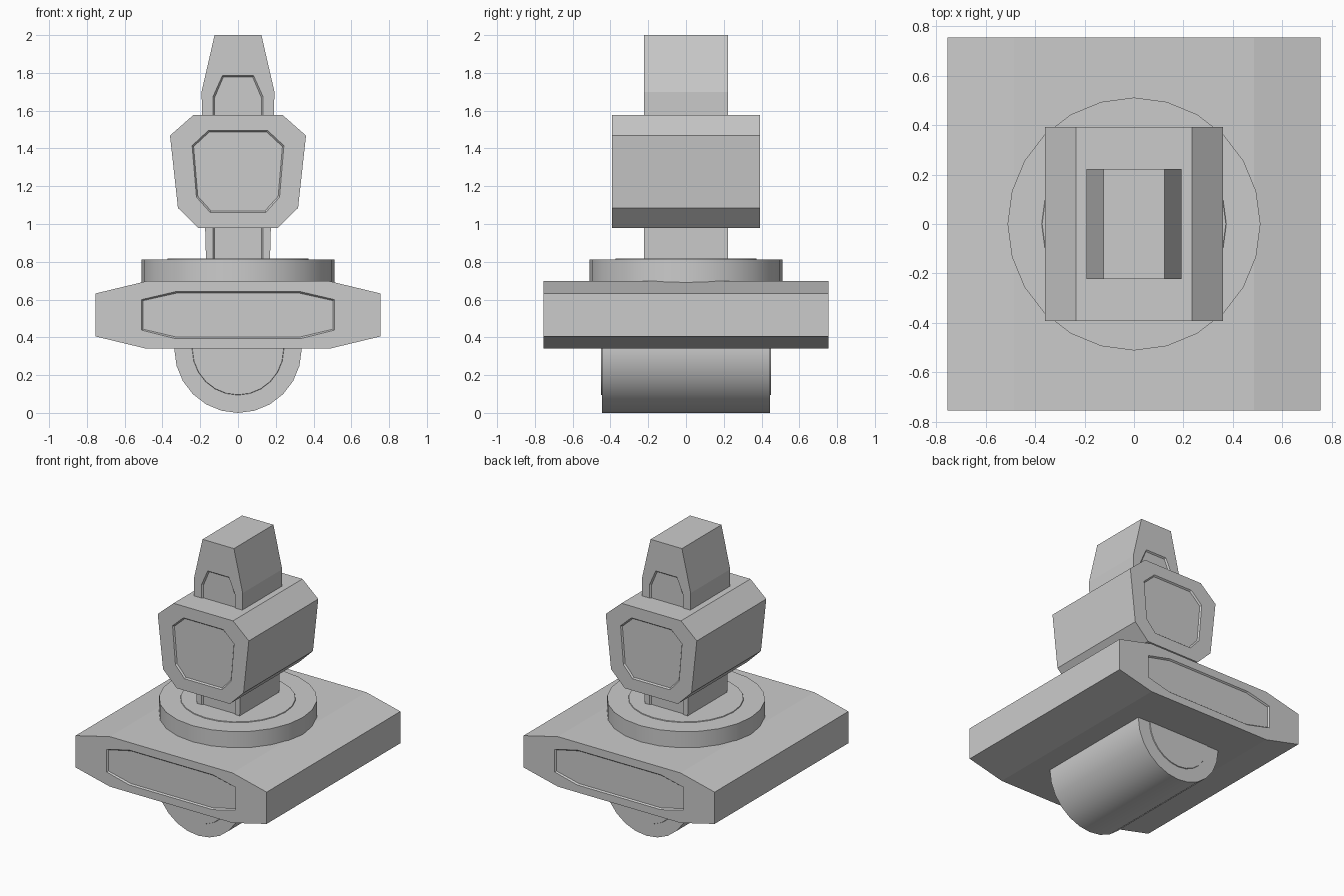
import bpy, bmesh, math
from mathutils import Matrix

if "Cube" in bpy.data.objects:
    bpy.data.objects.remove(bpy.data.objects["Cube"])


def mirrored(half):
    """Right-hand half profile (top to bottom) -> closed symmetric outline."""
    return half + [(-x, z) for x, z in reversed(half)]


def finish(name, bm):
    bmesh.ops.recalc_face_normals(bm, faces=bm.faces)
    mesh = bpy.data.meshes.new(name)
    bm.to_mesh(mesh)
    bm.free()
    ob = bpy.data.objects.new(name, mesh)
    bpy.context.collection.objects.link(ob)
    return ob


def loft(name, loops):
    """Skin a series of equal-length point loops and cap both ends."""
    bm = bmesh.new()
    rings = [[bm.verts.new(p) for p in loop] for loop in loops]
    for a, b in zip(rings, rings[1:]):
        for i in range(len(a)):
            j = (i + 1) % len(a)
            bm.faces.new((a[i], a[j], b[j], b[i]))
    bm.faces.new(rings[0])
    bm.faces.new(rings[-1])
    return finish(name, bm)


def panelled_block(name, outer, inner, depth, recess=0.01):
    """Prism along y with a recessed panel on the front and back."""
    outer, inner = mirrored(outer), mirrored(inner)
    cz = (max(z for _, z in inner) + min(z for _, z in inner)) / 2
    hx = max(x for x, _ in inner)
    hz = max(z for _, z in inner) - cz
    floor = [(x * (1 - 0.008 / hx), cz + (z - cz) * (1 - 0.008 / hz)) for x, z in inner]
    layers = [(floor, depth - recess), (inner, depth), (outer, depth)]
    layers = [(p, -y) for p, y in layers] + [(p, y) for p, y in reversed(layers)]
    return loft(name, [[(x, y, z) for x, z in p] for p, y in layers])


def drum(name, radius, inner, half, z, along_y=False, sides=24, lip=0.005):
    """Cylinder with a slightly raised disc on each end."""
    prof = [(inner - 0.002, -half - lip), (inner, -half), (radius, -half),
            (radius, half), (inner, half), (inner - 0.002, half + lip)]
    rot = Matrix.Rotation(math.pi / 2, 3, 'X') if along_y else Matrix.Identity(3)
    loops = []
    for r, h in prof:
        pts = []
        for i in range(sides):
            a = 2 * math.pi * i / sides
            x, y, w = rot @ Matrix.Translation((r * math.cos(a), r * math.sin(a), h)).translation
            pts.append((x, y, w + z))
        loops.append(pts)
    ob = loft(name, loops)
    bpy.ops.object.select_all(action='DESELECT')
    ob.select_set(True)
    bpy.context.view_layer.objects.active = ob
    bpy.ops.object.shade_smooth_by_angle(angle=math.radians(30))
    return ob


# Horizontal roller underneath
drum("bottom_roller", 0.337, 0.243, 0.445, 0.337, along_y=True)

# Wide chamfered plate
panelled_block("base_plate",
               [(0.485, 0.697), (0.755, 0.632), (0.755, 0.405), (0.485, 0.34)],
               [(0.33, 0.642), (0.51, 0.6), (0.51, 0.438), (0.33, 0.393)], 0.755)

# Round turntable on the plate
drum("turntable", 0.512, 0.374, 0.073, 0.739)

# Chamfered middle block
panelled_block("middle_block",
               [(0.235, 1.578), (0.36, 1.468), (0.318, 1.085), (0.21, 0.978)],
               [(0.157, 1.495), (0.243, 1.415), (0.22, 1.142), (0.148, 1.062)], 0.392)

# Tall tapered post passing through the block
panelled_block("tapered_post",
               [(0.124, 2.0), (0.193, 1.7), (0.167, 0.72)],
               [(0.083, 1.785), (0.132, 1.675), (0.132, 0.76)], 0.223)
